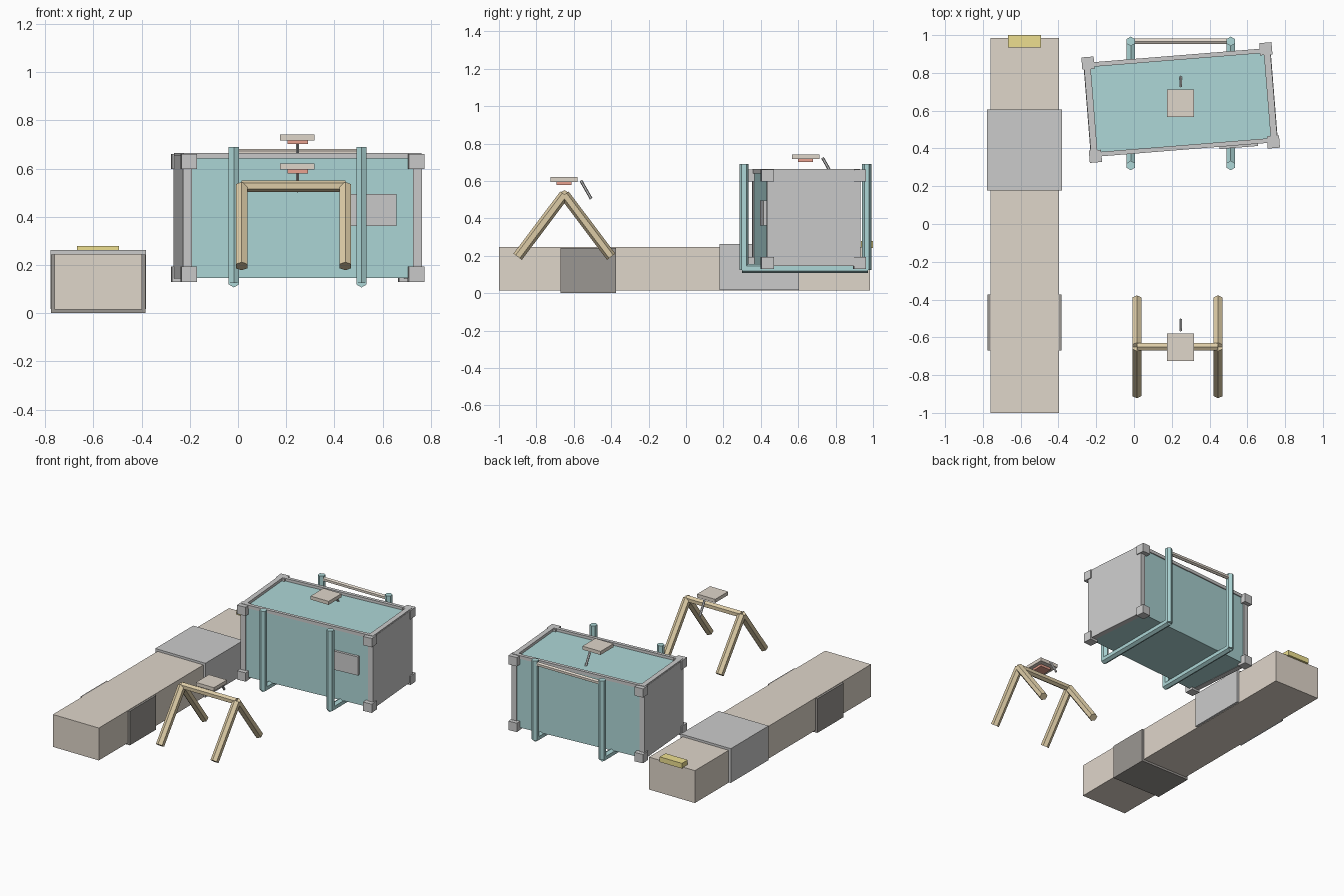
import bpy, bmesh, math
from mathutils import Vector, Matrix

if "Cube" in bpy.data.objects:
    bpy.data.objects.remove(bpy.data.objects["Cube"])


def material(name, r, g, b):
    m = bpy.data.materials.new(name)
    m.diffuse_color = (r, g, b, 1)
    m.use_nodes = True
    m.node_tree.nodes["Principled BSDF"].inputs["Base Color"].default_value = m.diffuse_color
    return m


TAN = material("tan", 0.74, 0.67, 0.59)
WOOD = material("wood", 0.72, 0.60, 0.38)
TEAL = material("teal", 0.42, 0.68, 0.68)
GREY = material("grey", 0.70, 0.70, 0.71)
DARK = material("dark", 0.33, 0.31, 0.29)
YELLOW = material("yellow", 0.85, 0.74, 0.28)
RED = material("red", 0.82, 0.36, 0.28)
PALE = material("pale", 0.82, 0.82, 0.80)


def finish(name, bm, mat, parent=None):
    me = bpy.data.meshes.new(name)
    bm.to_mesh(me)
    bm.free()
    me.materials.append(mat)
    ob = bpy.data.objects.new(name, me)
    bpy.context.collection.objects.link(ob)
    ob.parent = parent
    return ob


def box(name, x, y, z, mat, parent=None):
    """Box from (min, max) pairs."""
    bm = bmesh.new()
    bmesh.ops.create_cube(bm, size=1)
    size = [b - a for a, b in (x, y, z)]
    mid = [(a + b) / 2 for a, b in (x, y, z)]
    bmesh.ops.scale(bm, vec=size, verts=bm.verts)
    bmesh.ops.translate(bm, vec=mid, verts=bm.verts)
    return finish(name, bm, mat, parent)


def tube(name, a, b, radius, mat, ridge):
    """Six-sided bar from a to b with one edge turned towards ridge."""
    a, b = Vector(a), Vector(b)
    w = (b - a).normalized()
    u = Vector(ridge)
    u = (u - w * u.dot(w)).normalized()
    v = w.cross(u)
    rot = Matrix((u, v, w)).transposed().to_4x4()
    bm = bmesh.new()
    bmesh.ops.create_cone(bm, cap_ends=True, segments=6, radius1=radius,
                          radius2=radius, depth=(b - a).length)
    # align the first rim vertex with the local x axis
    p = max(bm.verts, key=lambda q: q.co.z).co
    turn = Matrix.Rotation(-math.atan2(p.y, p.x), 4, 'Z')
    bmesh.ops.transform(bm, verts=bm.verts,
                        matrix=Matrix.Translation((a + b) / 2) @ rot @ turn)
    return finish(name, bm, mat)


# Long beam with its two sleeves and end tab
box("beam", (-0.76, -0.398), (-1, 0.985), (0.015, 0.246), TAN)
box("grey_sleeve", (-0.777, -0.382), (0.178, 0.605), (0.018, 0.262), GREY)
box("dark_sleeve", (-0.775, -0.384), (-0.67, -0.373), (0, 0.243), DARK)
box("end_tab", (-0.668, -0.493), (0.935, 1), (0.242, 0.279), YELLOW)

# Container, built around its own centre then turned slightly
crate = bpy.data.objects.new("container", None)
bpy.context.collection.objects.link(crate)
crate.location = (0.247, 0.643, 0)
crate.rotation_euler.z = math.radians(4.6)
box("container_body", (-0.47, 0.47), (-0.243, 0.243), (0.147, 0.645), TEAL, crate)
for s in (-1, 1):
    box("end_panel", sorted((s * 0.46, s * 0.497)), (-0.25, 0.25), (0.145, 0.655), GREY, crate)
    box("end_roof_rail", sorted((s * 0.46, s * 0.495)), (-0.248, 0.248), (0.64, 0.664), GREY, crate)
    box("side_roof_rail", (-0.46, 0.46), sorted((s * 0.226, s * 0.25)), (0.641, 0.664), GREY, crate)
    for t in (-1, 1):
        for z in (0.13, 0.598):
            box("corner_block", sorted((s * 0.44, s * 0.505)),
                sorted((t * 0.215, t * 0.28)), (z, z + 0.063), GREY, crate)
box("label_plate", (0.185, 0.39), (-0.262, -0.24), (0.362, 0.495), PALE, crate)

# U-shaped cradle straps around the container
for x in (-0.017, 0.512):
    for y in (0.31, 0.967):
        tube("cradle_post", (x, y, 0.125), (x, y, 0.69), 0.025, TEAL, (0, 1, 0))
    tube("cradle_base", (x, 0.30, 0.132), (x, 0.972, 0.132), 0.025, TEAL, (0, 0, 1))
tube("cradle_crossbar", (-0.017, 0.967, 0.665), (0.512, 0.967, 0.665), 0.016, TAN, (0, 0, 1))

# Trestle: two A-frames joined by a ridge
for x in (0.015, 0.445):
    for s in (-1, 1):
        tube("trestle_leg", (x, -0.65 + s * 0.25, 0.195), (x, -0.65, 0.527),
             0.028, WOOD, (0, s, 0.7))
tube("trestle_ridge", (0.015, -0.65, 0.527), (0.445, -0.65, 0.527), 0.024, WOOD, (0, 0, 1))

# Small tray, red pad and slanted rod, repeated above trestle and container
for y, z in ((-0.652, 0.595), (0.64, 0.717)):
    box("tray", (0.175, 0.318), (y - 0.073, y + 0.073), (z, z + 0.025), TAN)
    box("red_pad", (0.206, 0.29), (y - 0.04, y + 0.04), (z - 0.016, z), RED)
    tube("slanted_rod", (0.247, y + 0.09, z + 0.007), (0.247, y + 0.145, z - 0.09),
         0.008, GREY, (0, 1, 0.5))
